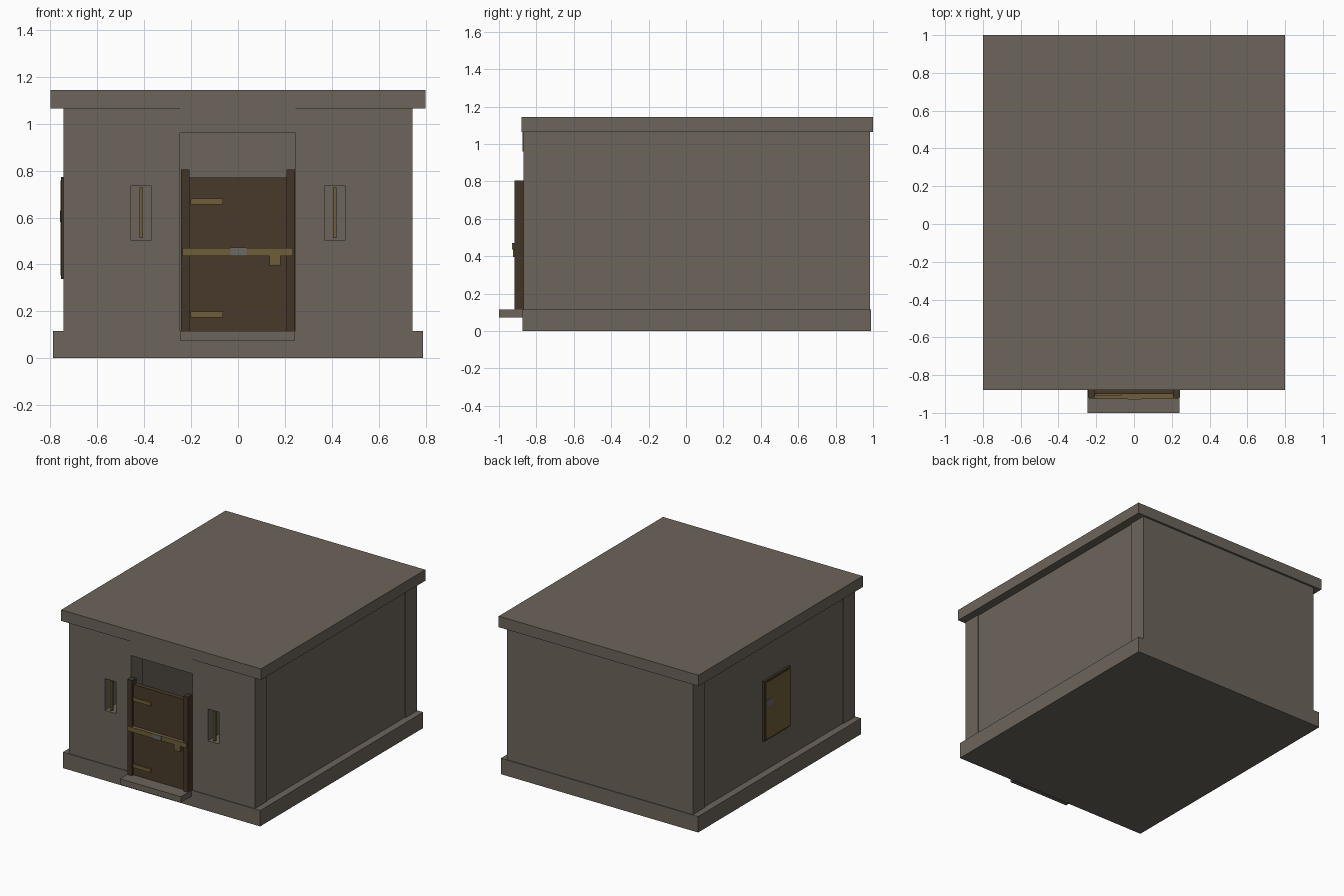
import bpy
import bmesh
from mathutils import Vector

default = bpy.data.objects.get("Cube")
if default:
    bpy.data.objects.remove(default, do_unlink=True)


def material(name, r, g, b):
    m = bpy.data.materials.new(name)
    m.use_nodes = True
    m.diffuse_color = (r, g, b, 1)
    m.node_tree.nodes["Principled BSDF"].inputs["Base Color"].default_value = (r, g, b, 1)
    return m


STONE = material("grey brown stone", 0.150, 0.128, 0.103)
WOOD = material("dark wood", 0.066, 0.042, 0.024)
BEAM = material("darker wood beam", 0.055, 0.036, 0.021)
BRASS = material("old brass", 0.156, 0.112, 0.042)
STEEL = material("grey steel", 0.150, 0.143, 0.132)


def box(name, x, y, z, mat):
    """Box from (min, max) ranges on each axis."""
    lo, hi = Vector((x[0], y[0], z[0])), Vector((x[1], y[1], z[1]))
    bm = bmesh.new()
    bmesh.ops.create_cube(bm, size=1)
    for v in bm.verts:
        v.co = (lo + hi) / 2 + v.co * (hi - lo)
    mesh = bpy.data.meshes.new(name)
    bm.to_mesh(mesh)
    bm.free()
    mesh.materials.append(mat)
    ob = bpy.data.objects.new(name, mesh)
    bpy.context.collection.objects.link(ob)
    return ob


def cut(target, x, y, z):
    """Cut a box-shaped opening through the target."""
    cutter = box("cutter", x, y, z, STONE)
    cutter.hide_render = True
    mod = target.modifiers.new("opening", 'BOOLEAN')
    mod.operation = 'DIFFERENCE'
    mod.solver = 'EXACT'
    mod.object = cutter
    bpy.context.view_layer.objects.active = target
    bpy.ops.object.modifier_apply(modifier=mod.name)
    bpy.data.objects.remove(cutter, do_unlink=True)


FLOOR, EAVES = 0.115, 1.065
FRONT, BACK, THICK = -0.87, 0.985, 0.13
SIDES = (("left", 1), ("right", -1))


def span(side, a, b):
    """Mirror an x range to one side."""
    return tuple(sorted((side * a, side * b)))


# Foundation, roof and door step
box("foundation", (-0.79, 0.79), (-0.875, 0.99), (0, FLOOR), STONE)
box("roof_slab", (-0.8, 0.8), (-0.88, 1.0), (EAVES, 1.145), STONE)
box("door_step", (-0.245, 0.242), (-1.0, FRONT), (0.073, FLOOR + 0.001), STONE)

# Walls; the side walls sit slightly inside the ends of the front and back
height = (FLOOR, EAVES)
front_wall = box("front_wall", (-0.745, 0.745), (FRONT, FRONT + THICK), height, STONE)
box("back_wall", (-0.745, 0.745), (BACK - THICK, BACK), height, STONE)
for label, s in SIDES:
    box(label + "_wall", span(s, 0.61, 0.738), (FRONT + THICK, BACK - THICK), height, STONE)

# Doorway and window slits
through = (FRONT - 0.1, FRONT + THICK + 0.1)
cut(front_wall, (-0.248, 0.246), through, (0, 1.2))
box("door_lintel", (-0.248, 0.246), (-0.874, FRONT + THICK), (0.96, EAVES), STONE)
for label, s in SIDES:
    cut(front_wall, span(s, 0.368, 0.458), through, (0.505, 0.735))
    box(label + "_window_bar", span(s, 0.405, 0.421), (-0.865, -0.848), (0.513, 0.728), BRASS)

# Door with its posts
box("door_panel", (-0.207, 0.207), (-0.9, -0.865), (FLOOR, 0.77), WOOD)
for label, s in SIDES:
    box(label + "_door_post", span(s, 0.206, 0.243), (-0.918, -0.868), (FLOOR, 0.805), BEAM)

# Door fittings
for label, z in (("upper", 0.655), ("lower", 0.173)):
    box(label + "_hinge", (-0.203, -0.065), (-0.909, -0.895), (z, z + 0.026), BRASS)
box("door_bar", (-0.236, 0.234), (-0.926, -0.898), (0.437, 0.471), BRASS)
box("door_bar_plate", (-0.033, 0.036), (-0.93, -0.924), (0.436, 0.472), STEEL)
box("door_latch", (0.135, 0.182), (-0.926, -0.898), (0.395, 0.437), BRASS)

# Framed panel on the side wall
box("side_panel_frame", (-0.755, -0.735), (-0.12, 0.18), (0.338, 0.772), BEAM)
box("side_panel_face", (-0.758, -0.754), (-0.108, 0.168), (0.352, 0.758), BRASS)
box("side_panel_plate", (-0.76, -0.757), (0.09, 0.165), (0.58, 0.63), STEEL)
